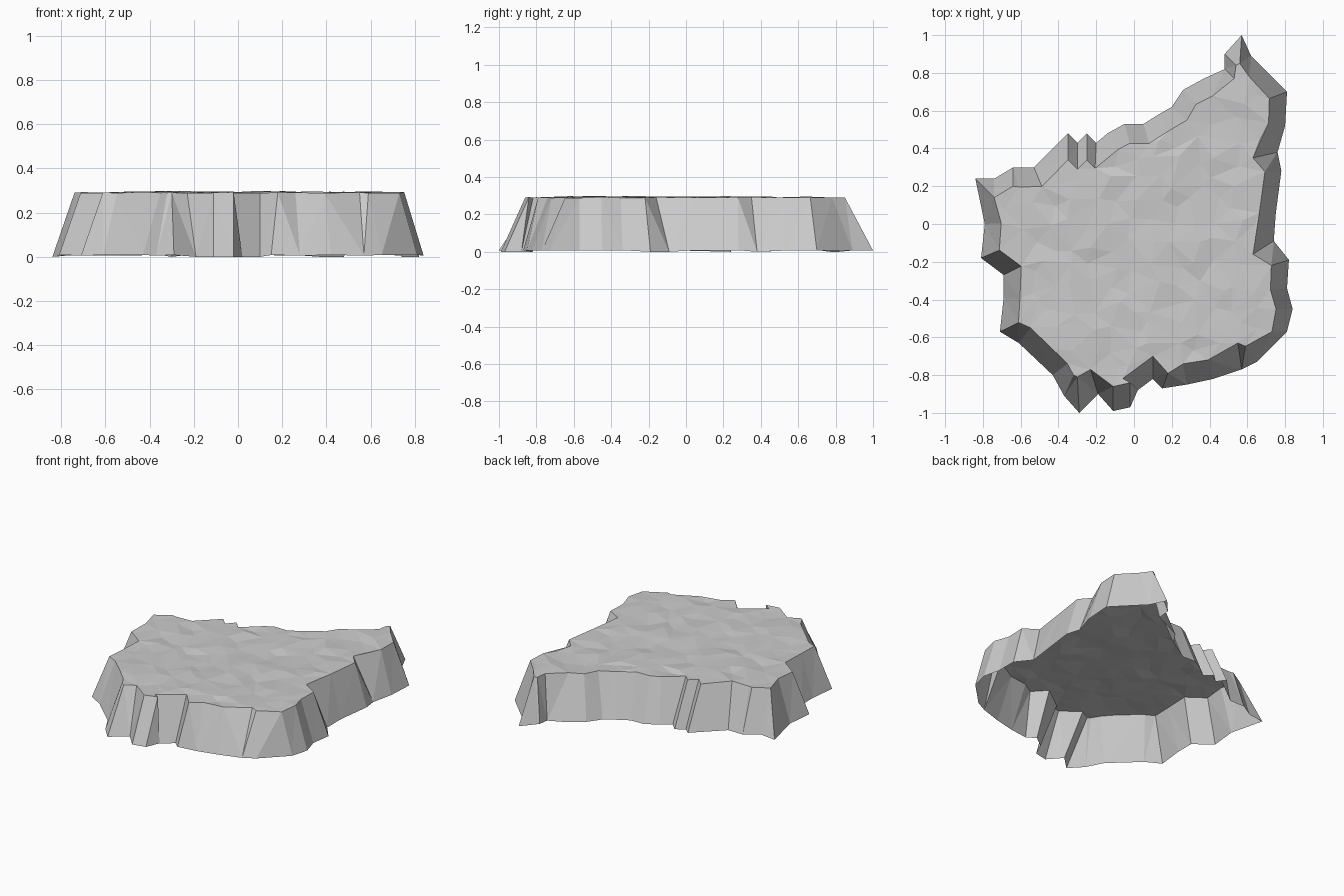
import bpy
import bmesh
import random
from mathutils import Vector
from mathutils.geometry import delaunay_2d_cdt

random.seed(4)
HEIGHT = 0.29
INSET = 0.085
SPACING = 0.11

if "Cube" in bpy.data.objects:
    bpy.data.objects.remove(bpy.data.objects["Cube"], do_unlink=True)

# Foot outline in hundredths, clockwise; a second pair sets how far the top steps in
FOOT = [
    (57, 100, -1, -15), (62, 89, -1, -11), (81, 70), (80, 52), (76, 38, -13, -3),
    (78, 28), (75, 5), (74, -9, -11, -7), (82, -19), (81, -34), (84, -45),
    (81, -57, -8, 0), (65, -73), (57, -77, -2, 14), (42, -82), (28, -85, -2, 11),
    (15, -87, 3, 8), (10, -82, 0, 12), (2, -88), (-2, -97, 0, 13), (-11, -99, 0, 13),
    (-19, -90, -4, 13), (-29, -100, -1, 19), (-37, -91, 5, 11), (-43, -80),
    (-61, -63), (-71, -57), (-69, -39), (-69, -27), (-81, -18), (-79, 0),
    (-84, 24, 10, -10), (-74, 24, 10, -4), (-64, 30), (-53, 30), (-35, 48),
    (-30, 43), (-25, 48), (-20, 43), (-14, 48), (-5, 53), (5, 53), (13, 58),
    (20, 62, 8, -7), (26, 71), (37, 77), (48, 82, 5, -5), (48, 90, 6, -6),
]


def material(name, colour):
    mat = bpy.data.materials.new(name)
    mat.use_nodes = True
    mat.diffuse_color = colour
    mat.node_tree.nodes["Principled BSDF"].inputs["Base Color"].default_value = colour
    return mat


def inward(a, b):
    edge = (b - a).normalized()
    return Vector((edge.y, -edge.x))


def mitred_rim(foot):
    """Step the foot outline inwards to get the edge of the plateau."""
    rim = []
    for i, point in enumerate(foot):
        if len(FOOT[i]) > 2:
            rim.append(point + Vector(FOOT[i][2:]) / 100)
            continue
        n1 = inward(foot[i - 1], point)
        n2 = inward(point, foot[(i + 1) % len(foot)])
        depth = INSET + 0.02 * abs(n1.y + n2.y) / 2
        rim.append(point + (n1 + n2) * depth / (1 + n1.dot(n2)))
    return rim


def inside(p, loop):
    hit = False
    for a, b in zip(loop, loop[1:] + loop[:1]):
        if (a.y > p.y) != (b.y > p.y):
            if p.x < a.x + (b.x - a.x) * (p.y - a.y) / (b.y - a.y):
                hit = not hit
    return hit


def scatter(loop):
    """Loose grid of points across the plateau, kept clear of its edge."""
    points = []
    steps = range(-9, 10)
    for i in steps:
        for j in steps:
            jitter = Vector((random.uniform(-1, 1), random.uniform(-1, 1)))
            p = (Vector((i, j)) + jitter * 0.35) * SPACING
            if inside(p, loop) and min((p - q).length for q in loop) > SPACING / 2:
                points.append(p)
    return points


foot = [Vector(p[:2]) / 100 for p in FOOT]
rim = mitred_rim(foot)
count = len(rim)
edges = [(i, (i + 1) % count) for i in range(count)]

# Plateau: bumpy triangulated top
verts, _, faces, sources, _, _ = delaunay_2d_cdt(
    rim + scatter(rim), edges, [], 1, 0.0001)
bm = bmesh.new()
top = []
for v, src in zip(verts, sources):
    on_rim = any(s < count for s in src)
    bump = random.uniform(-0.002, 0.003) if on_rim else random.uniform(-0.008, 0.008)
    top.append(bm.verts.new((v.x, v.y, HEIGHT + bump)))
for f in faces:
    bm.faces.new([top[i] for i in f])
rim_vert = {s: top[i] for i, src in enumerate(sources) for s in src}

# Cliffs: sloping walls down to the foot, open underneath
base = [bm.verts.new((p.x, p.y, random.choice((0, 0.006, 0.008)))) for p in foot]
for a, b in edges:
    bm.faces.new((base[b], base[a], rim_vert[a], rim_vert[b]))

bmesh.ops.delete(bm, geom=[v for v in bm.verts if not v.link_faces], context="VERTS")
bmesh.ops.triangulate(bm, faces=[f for f in bm.faces if len(f.verts) > 3])
bmesh.ops.recalc_face_normals(bm, faces=bm.faces)
if sum(f.normal.z * f.calc_area() for f in bm.faces) < 0:
    bmesh.ops.reverse_faces(bm, faces=bm.faces)

mesh = bpy.data.meshes.new("rock_plateau")
bm.to_mesh(mesh)
bm.free()
mesh.materials.append(material("stone grey", (0.6, 0.6, 0.6, 1)))
plateau = bpy.data.objects.new("rock_plateau", mesh)
bpy.context.collection.objects.link(plateau)
